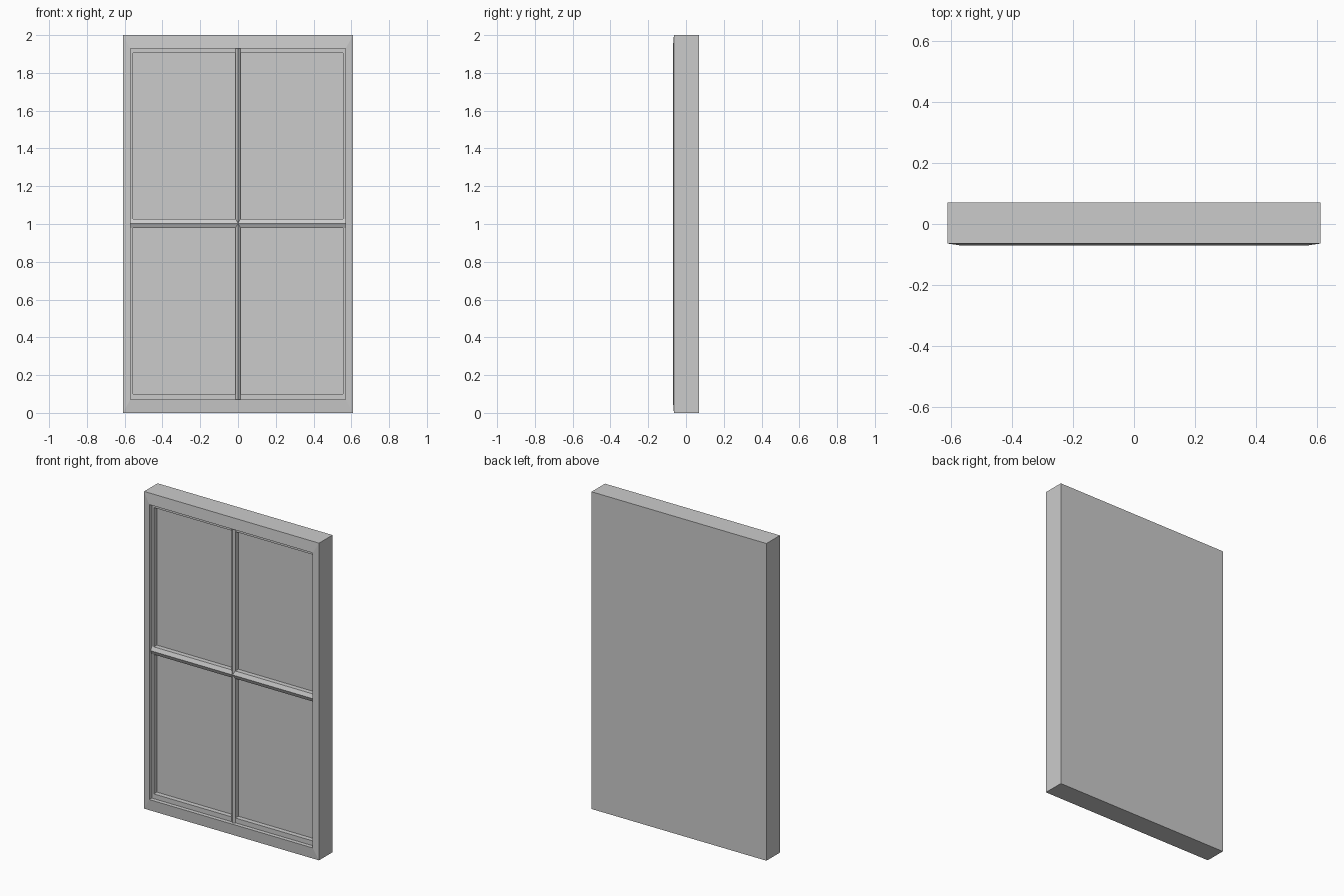
import bpy, bmesh

if "Cube" in bpy.data.objects:
    bpy.data.objects.remove(bpy.data.objects["Cube"])


def finish(name, bm):
    bmesh.ops.recalc_face_normals(bm, faces=bm.faces)
    mesh = bpy.data.meshes.new(name)
    bm.to_mesh(mesh)
    bm.free()
    obj = bpy.data.objects.new(name, mesh)
    bpy.context.collection.objects.link(obj)
    return obj


def loft(name, loops):
    """Bridge loops of equal point count and cap both ends."""
    bm = bmesh.new()
    rings = [[bm.verts.new(p) for p in loop] for loop in loops]
    n = len(rings[0])
    for a, b in zip(rings, rings[1:]):
        for i in range(n):
            j = (i + 1) % n
            bm.faces.new((a[i], a[j], b[j], b[i]))
    bm.faces.new(rings[0])
    bm.faces.new(rings[-1])
    return finish(name, bm)


def rect(half, bottom, top, y):
    return [(-half, y, bottom), (half, y, bottom), (half, y, top), (-half, y, top)]


LEDGE, PANE, RIDGE = -0.045, -0.015, -0.056

# Frame: solid back, slightly sloped face, stepped recess down to the panes
loft("window_frame", [
    rect(0.61, 0.0, 2.0, 0.07),
    rect(0.61, 0.0, 2.0, -0.064),
    rect(0.57, 0.07, 1.93, -0.07),
    rect(0.57, 0.07, 1.93, LEDGE),
    rect(0.555, 0.10, 1.905, LEDGE),
    rect(0.555, 0.10, 1.905, PANE),
])


# Glazing bar section: straight sides with a pointed ridge
def section(half):
    return [(-half, PANE + 0.005), (-half, LEDGE), (0, RIDGE),
            (half, LEDGE), (half, PANE + 0.005)]


# Vertical and horizontal glazing bars
loft("vertical_bar", [[(u, y, z) for u, y in section(0.013)] for z in (0.07, 1.93)])
loft("horizontal_bar", [[(x, y, 1.003 + u) for u, y in section(0.024)] for x in (-0.57, 0.57)])
